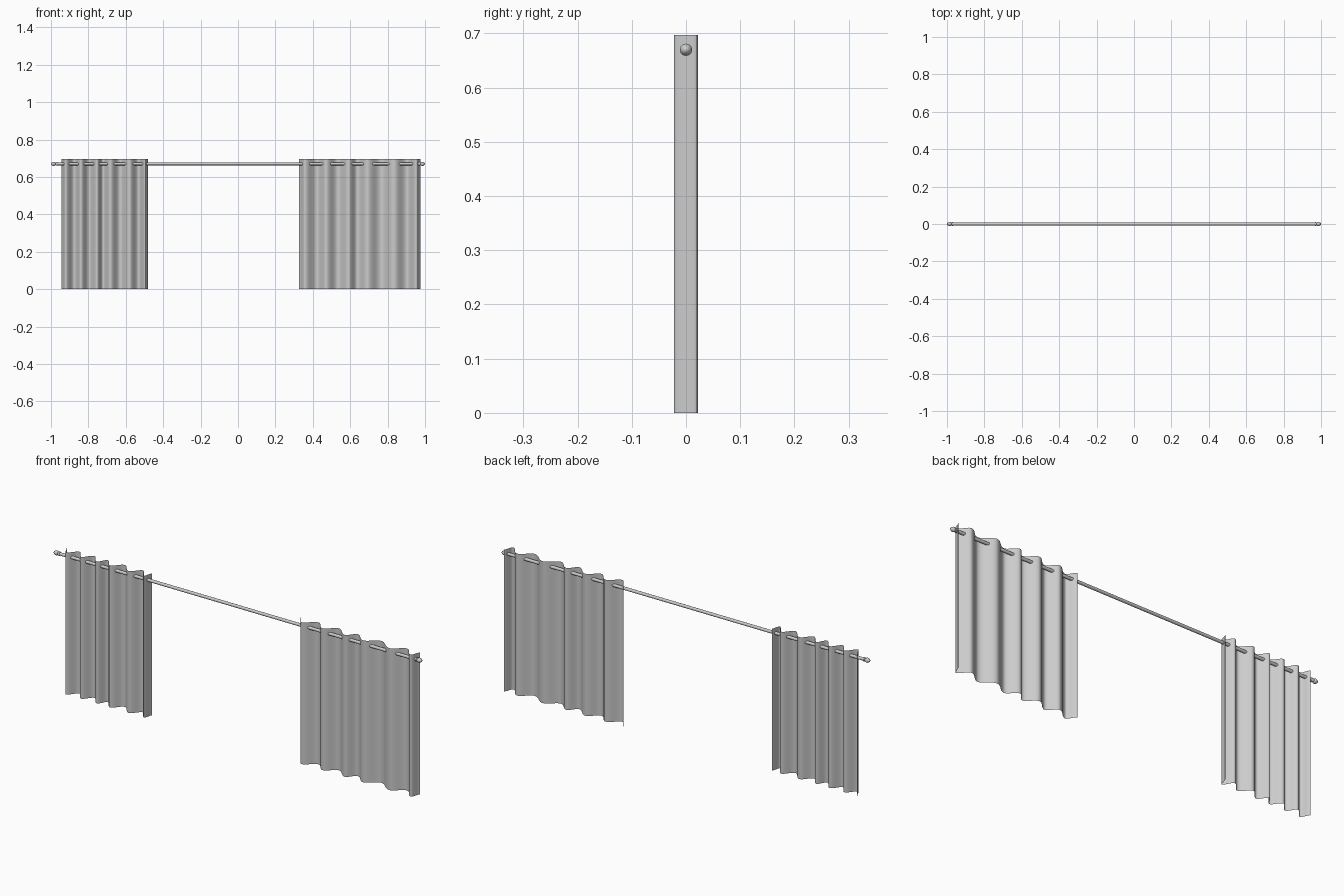
import bpy, bmesh, math

if "Cube" in bpy.data.objects:
    bpy.data.objects.remove(bpy.data.objects["Cube"])

ROD_Z = 0.67


def add_object(name, bm, angle=40):
    mesh = bpy.data.meshes.new(name)
    bm.to_mesh(mesh)
    bm.free()
    ob = bpy.data.objects.new(name, mesh)
    bpy.context.collection.objects.link(ob)
    bpy.context.view_layer.objects.active = ob
    ob.select_set(True)
    bpy.ops.object.shade_smooth_by_angle(angle=math.radians(angle))
    ob.select_set(False)
    return ob


def lathe_x(name, profile, sides=24):
    """Revolve (x, radius) points around the rod axis."""
    bm = bmesh.new()
    rings = [[bm.verts.new((x, r * math.cos(2 * math.pi * i / sides),
                            ROD_Z + r * math.sin(2 * math.pi * i / sides)))
              for i in range(sides)] for x, r in profile]
    for a, b in zip(rings, rings[1:]):
        for i in range(sides):
            j = (i + 1) % sides
            bm.faces.new((a[i], a[j], b[j], b[i]))
    bm.faces.new(rings[0])
    bm.faces.new(rings[-1])
    bmesh.ops.recalc_face_normals(bm, faces=bm.faces)
    return add_object(name, bm)


# fold turning points: (fraction of the panel width, depth)
FOLDS = [(0, .019), (.05, -.02), (.15, .021), (.226, -.019), (.32, .022),
         (.412, -.019), (.48, .02), (.565, -.02), (.675, .022),
         (.785, -.02), (.89, .022), (.968, -.022), (1, .02)]


def curtain(name, x0, x1, steps=10, rows=8, height=0.697):
    path = []
    for (ta, ya), (tb, yb) in zip(FOLDS, FOLDS[1:]):
        for k in range(steps):
            f = k / steps
            path.append((ta + (tb - ta) * f,
                         ya + (yb - ya) * (1 - math.cos(math.pi * f)) / 2))
    path.append(FOLDS[-1])
    bm = bmesh.new()
    grid = [[bm.verts.new((x0 + (x1 - x0) * t, y, height * r / rows))
             for t, y in path] for r in range(rows + 1)]
    for lo, hi in zip(grid, grid[1:]):
        for i in range(len(path) - 1):
            bm.faces.new((lo[i], lo[i + 1], hi[i + 1], hi[i]))
    return add_object(name, bm, 60)


# rod threaded through both panels
lathe_x("curtain_rod", [(-0.975, .0075), (0.975, .0075)])

# finials: collar, neck and rounded tip
for side, label in ((-1, "left"), (1, "right")):
    lathe_x(label + "_finial", [(side * x, r) for x, r in (
        (.966, .0085), (.968, .0095), (.972, .0095), (.974, .007),
        (.977, .007), (.979, .0095), (.983, .0112), (.988, .0112),
        (.993, .009), (.997, .006), (1.0, .002))])

# two gathered panels, the right one wider
curtain("left_curtain", -0.945, -0.48)
curtain("right_curtain", 0.325, 0.975)
